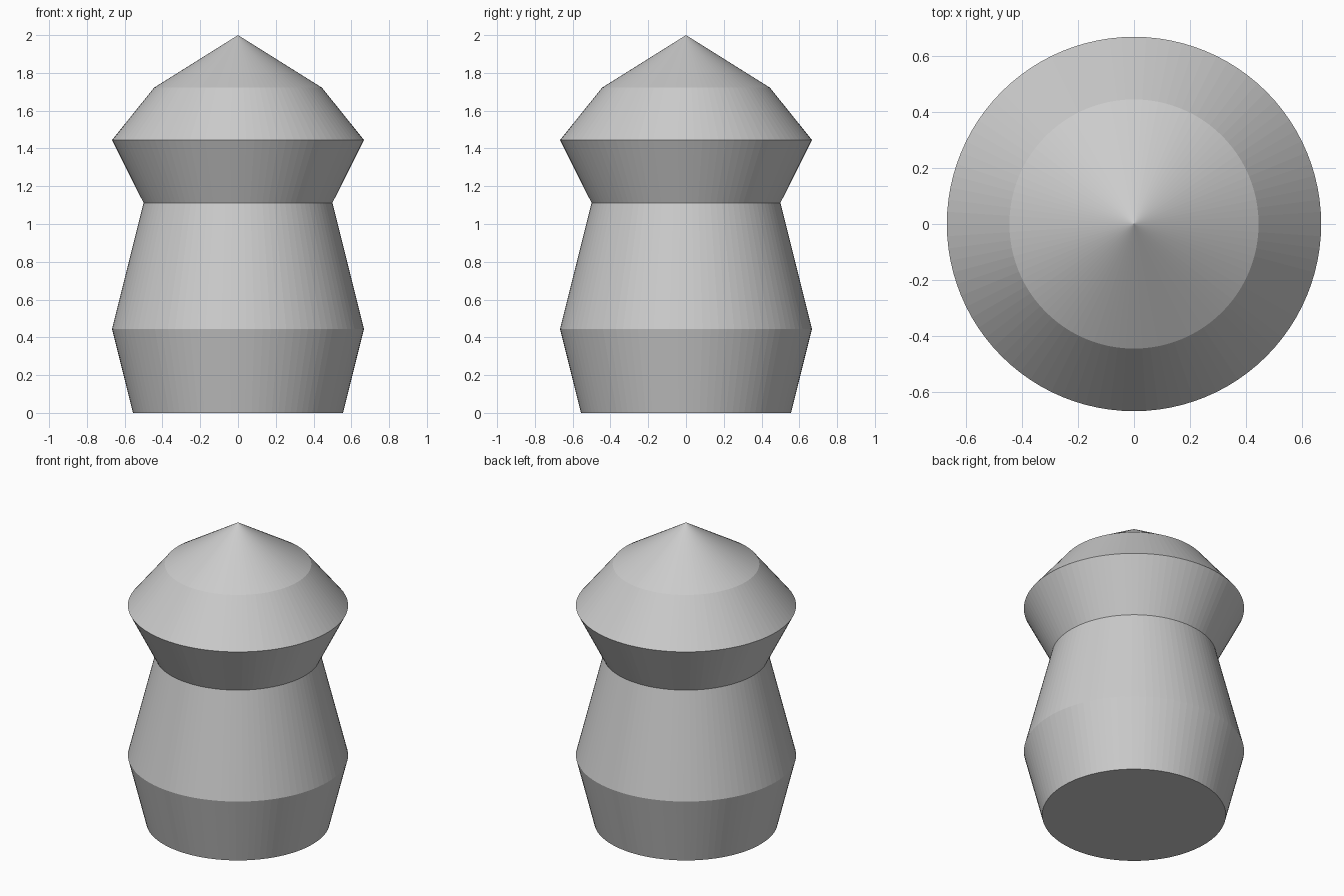
import bpy, bmesh, math

if "Cube" in bpy.data.objects:
    bpy.data.objects.remove(bpy.data.objects["Cube"])

SIDES = 96
# Turned profile from base to tip: (radius, height)
PROFILE = [(0.556, 0), (0.667, 0.445), (0.5, 1.112), (0.667, 1.445), (0.444, 1.722)]
TIP = 2.0

bm = bmesh.new()
rings = [[bm.verts.new((r * math.cos(2 * math.pi * i / SIDES),
                        r * math.sin(2 * math.pi * i / SIDES), z))
          for i in range(SIDES)] for r, z in PROFILE]
tip = bm.verts.new((0, 0, TIP))

# Flat base
bm.faces.new(rings[0][::-1])

# Tapered bands and pointed top
for i in range(SIDES):
    j = (i + 1) % SIDES
    for low, high in zip(rings, rings[1:]):
        bm.faces.new((low[i], low[j], high[j], high[i]))
    bm.faces.new((rings[-1][i], rings[-1][j], tip))

mesh = bpy.data.meshes.new("turned_post")
bm.to_mesh(mesh)
bm.free()
post = bpy.data.objects.new("turned_post", mesh)
bpy.context.collection.objects.link(post)
